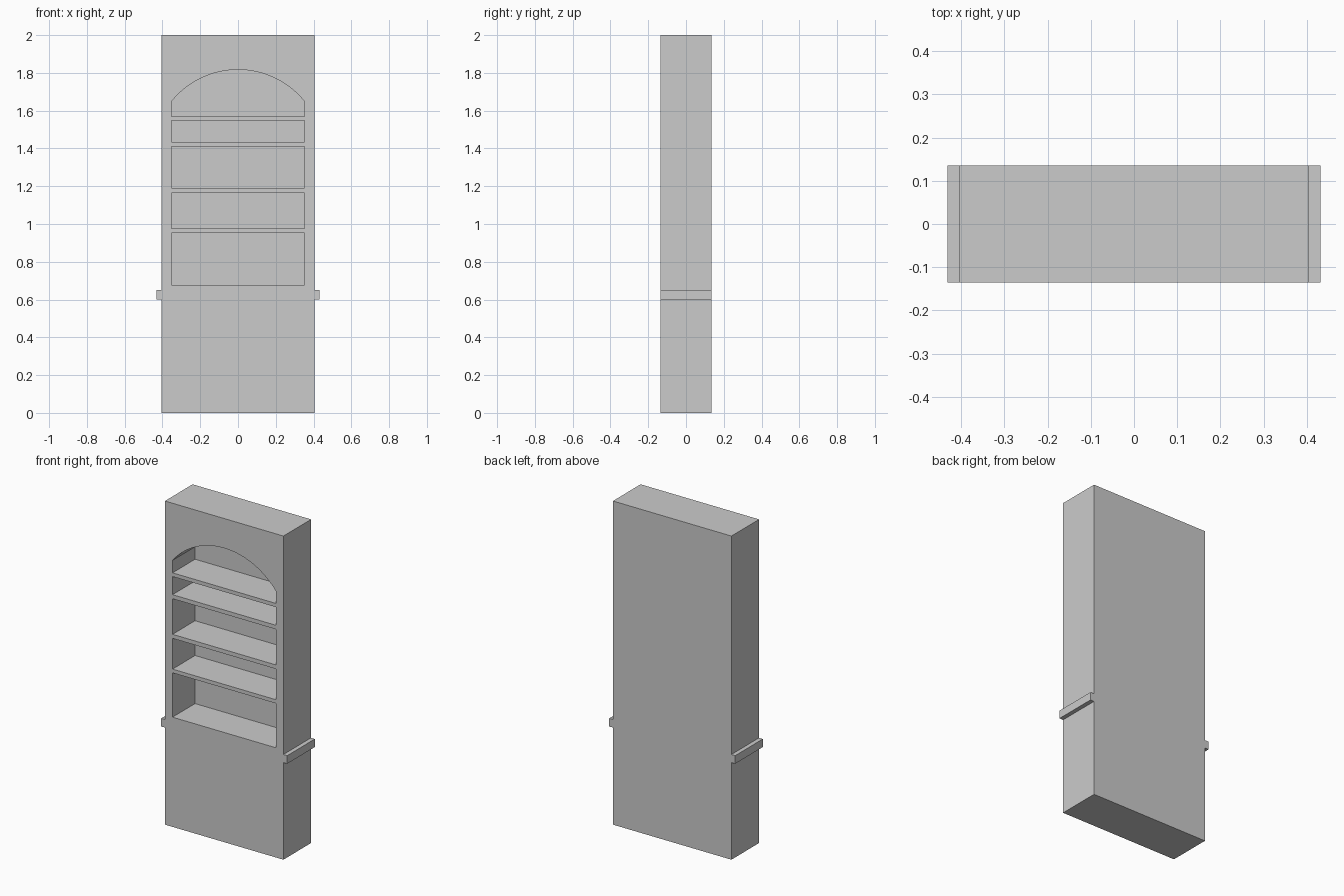
import bpy
import bmesh
import math

if "Cube" in bpy.data.objects:
    bpy.data.objects.remove(bpy.data.objects["Cube"])

W, D, H = 0.405, 0.135, 2.0      # half width, half depth, height
NICHE_W, NICHE_BACK = 0.353, 0.085


def prism(bm, profile, y0, y1):
    """Extrude an (x, z) outline from y0 to y1."""
    face = bm.faces.new([bm.verts.new((x, y0, z)) for x, z in profile])
    ext = bmesh.ops.extrude_face_region(bm, geom=[face])
    verts = [v for v in ext["geom"] if isinstance(v, bmesh.types.BMVert)]
    bmesh.ops.translate(bm, verts=verts, vec=(0, y1 - y0, 0))


def rect(x0, x1, z0, z1):
    return [(x0, z0), (x1, z0), (x1, z1), (x0, z1)]


def make(name, prisms):
    bm = bmesh.new()
    for p in prisms:
        prism(bm, *p)
    bmesh.ops.recalc_face_normals(bm, faces=bm.faces[:])
    mesh = bpy.data.meshes.new(name)
    bm.to_mesh(mesh)
    bm.free()
    ob = bpy.data.objects.new(name, mesh)
    bpy.context.collection.objects.link(ob)
    return ob


# Solid cabinet body
body = make("bookcase_body", [(rect(-W, W, 0, H), -D, D)])

# Four rectangular openings between the shelves
openings = [rect(-NICHE_W, NICHE_W, a, b) for a, b in
            [(0.678, 0.952), (0.975, 1.165), (1.19, 1.41), (1.435, 1.547)]]

# Arched top opening: circular segment above short straight sides
spring, crown = 1.647, 1.817
rise = crown - spring
R = (NICHE_W ** 2 + rise ** 2) / (2 * rise)
half = math.asin(NICHE_W / R)
N = 24
arch = [(-NICHE_W, 1.57), (NICHE_W, 1.57)]
for i in range(N + 1):
    a = half - 2 * half * i / N
    arch.append((R * math.sin(a), crown - R + R * math.cos(a)))
openings.append(arch)

# Carve the niches, leaving shelves flush with the front
cutter = make("niche_cutter", [(o, -D - 0.05, NICHE_BACK) for o in openings])
cutter.hide_render = True
mod = body.modifiers.new("niches", "BOOLEAN")
mod.operation = "DIFFERENCE"
mod.solver = "EXACT"
mod.object = cutter
bpy.context.view_layer.objects.active = body
bpy.ops.object.modifier_apply(modifier=mod.name)
bpy.data.objects.remove(cutter, do_unlink=True)

# Waist trim strips on both sides
for side, s in (("left", -1), ("right", 1)):
    x0, x1 = sorted((s * W, s * 0.431))
    make(side + "_waist_trim", [(rect(x0, x1, 0.6, 0.65), -D, D)])
